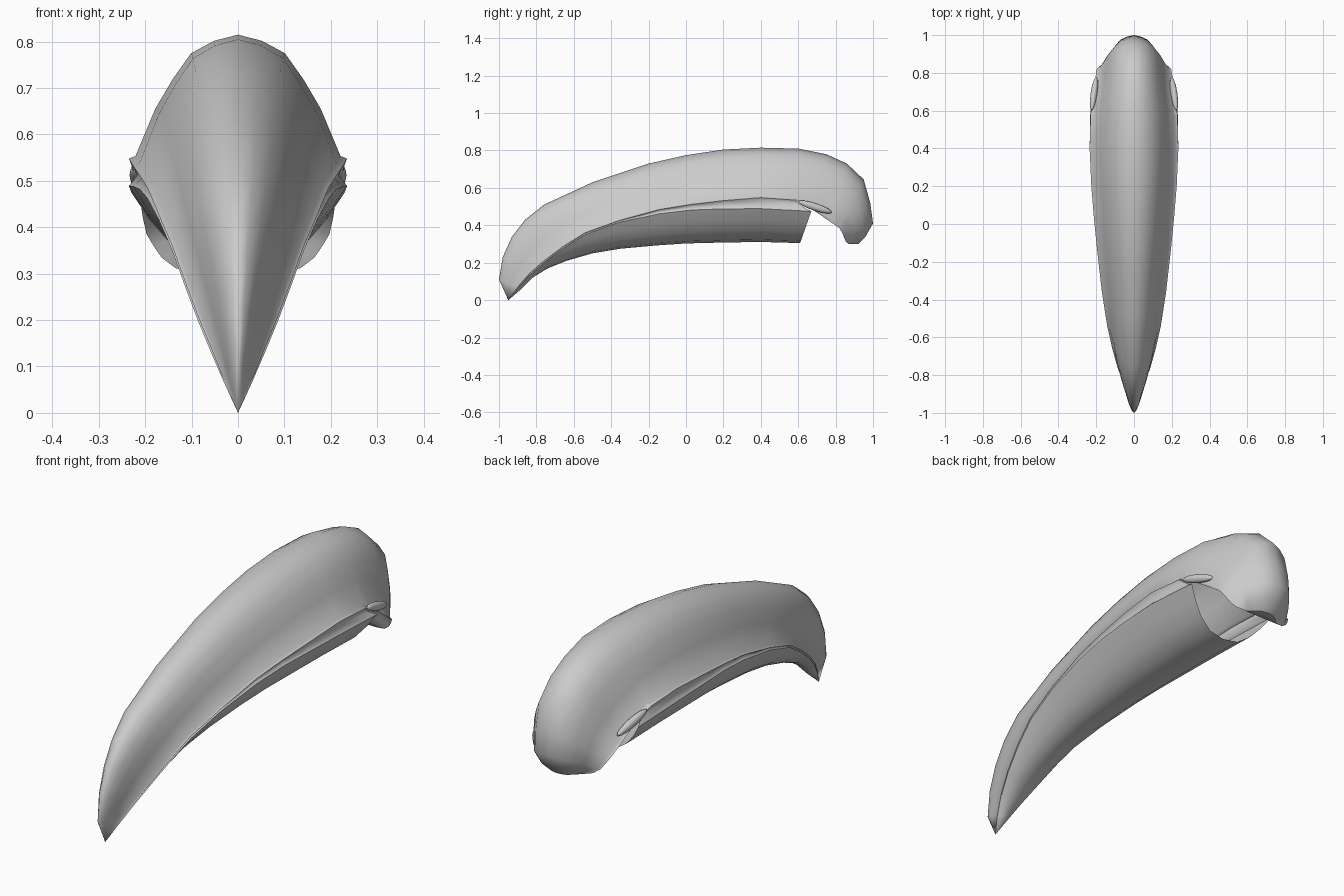
import bpy, bmesh, math

if "Cube" in bpy.data.objects:
    bpy.data.objects.remove(bpy.data.objects["Cube"])

# Stations from tip to back: top (y, z), side ridge (y, z), half width
UPPER = [
    (-.95, .0, -.95, .0, .0), (-1, .11, -.90, .07, .03), (-.98, .23, -.84, .14, .058),
    (-.93, .34, -.76, .21, .087), (-.86, .43, -.66, .285, .115), (-.76, .51, -.54, .36, .142),
    (-.5, .63, -.36, .425, .17), (-.2, .73, -.14, .485, .195), (0, .775, .03, .512, .212),
    (.2, .805, .2, .532, .226), (.4, .815, .4, .548, .235), (.6, .81, .58, .535, .23),
    (.75, .78, .69, .475, .213), (.86, .73, .77, .42, .205), (.95, .645, .82, .385, .197),
    (.985, .52, .835, .36, .182), (1.0, .41, .845, .335, .165), (.96, .34, .855, .312, .135),
    (.92, .30, .87, .30, .085)]
# Lip height, bottom (y, z) for the stations that carry the lower shell
LOWER = [(0, -.95, 0), (.065, -.88, .06), (.13, -.82, .12), (.2, -.74, .17), (.275, -.64, .21),
         (.35, -.5, .25), (.415, -.35, .275), (.462, -.15, .293), (.482, 0, .303),
         (.488, .2, .308), (.489, .4, .311), (.475, .61, .305)]


def loft(name, half_rows):
    """Skin rows of points, each mirrored from its centre point (x = 0 first)."""
    bm = bmesh.new()
    grid = []
    for row in half_rows:
        full = [(-x, y, z) for x, y, z in reversed(row[1:])] + row
        grid.append([bm.verts.new(p) for p in full])
    for a, b in zip(grid, grid[1:]):
        for i in range(len(a) - 1):
            bm.faces.new((a[i], a[i + 1], b[i + 1], b[i]))
    bmesh.ops.remove_doubles(bm, verts=bm.verts, dist=1e-4)
    bmesh.ops.recalc_face_normals(bm, faces=bm.faces)
    me = bpy.data.meshes.new(name)
    bm.to_mesh(me)
    bm.free()
    ob = bpy.data.objects.new(name, me)
    bpy.context.collection.objects.link(ob)
    me.shade_smooth()
    return ob


# Upper shell with rounded back
SECTION = [(0, 1), (.22, .95), (.43, .85), (.6, .64), (.76, .4), (.94, .02), (1, 0)]
loft("upper_shell", [[(f * w, ry + (ty - ry) * g, rz + (tz - rz) * g) for f, g in SECTION]
                     for ty, tz, ry, rz, w in UPPER])

# Arched underside closing the rounded back
rows = []
for i, (ty, tz, ry, rz, w) in enumerate(UPPER[11:]):
    rise = .10 * (1 - i / 7)
    rows.append([(w * f, ry, rz + rise * (1 - f * f)) for f in (0, .35, .7, 1)])
ty, tz, ry, rz, w = UPPER[-1]
rows.append([(w * f, ry + (ty - ry) * g, rz) for f, g in ((0, 1), (.43, .85), (.76, .4), (1, 0))])
loft("back_underside", rows)

# Lower shell, a rounded trough open at the rear
rows, grooves = [], []
for (ty, tz, ry, rz, w), (lz, by, bz) in zip(UPPER, LOWER):
    ly = .67 if by == .61 else ry
    rows.append([(w * f, by + (ly - by) * g, bz + (lz - bz) * g)
                 for f, g in ((0, 0), (.34, .07), (.62, .33), (.83, .66), (1, 1))])
    grooves.append([(w, ry, rz), (w * .92, (ry + ly) / 2, rz * .4 + lz * .6), (w, ly, lz)])
loft("lower_shell", rows)

# Groove between the shells, and the small ridge end behind it, on each side
for side, label in ((1, "right"), (-1, "left")):
    verts = [(side * x, y, z) for row in grooves for x, y, z in row]
    faces = [(3 * i + j, 3 * i + j + 1, 3 * i + j + 4, 3 * i + j + 3)
             for i in range(len(grooves) - 1) for j in range(2)]
    me = bpy.data.meshes.new("groove")
    me.from_pydata(verts, [], faces)
    me.shade_smooth()
    bpy.context.collection.objects.link(bpy.data.objects.new("groove_" + label, me))
    bpy.ops.mesh.primitive_uv_sphere_add(segments=12, ring_count=8, radius=1,
                                         location=(side * .212, .69, .498),
                                         rotation=(math.radians(-18), 0, side * math.radians(8)))
    ob = bpy.context.object
    ob.name = "ridge_end_" + label
    ob.scale = (.018, .095, .02)
    bpy.ops.object.shade_smooth()
